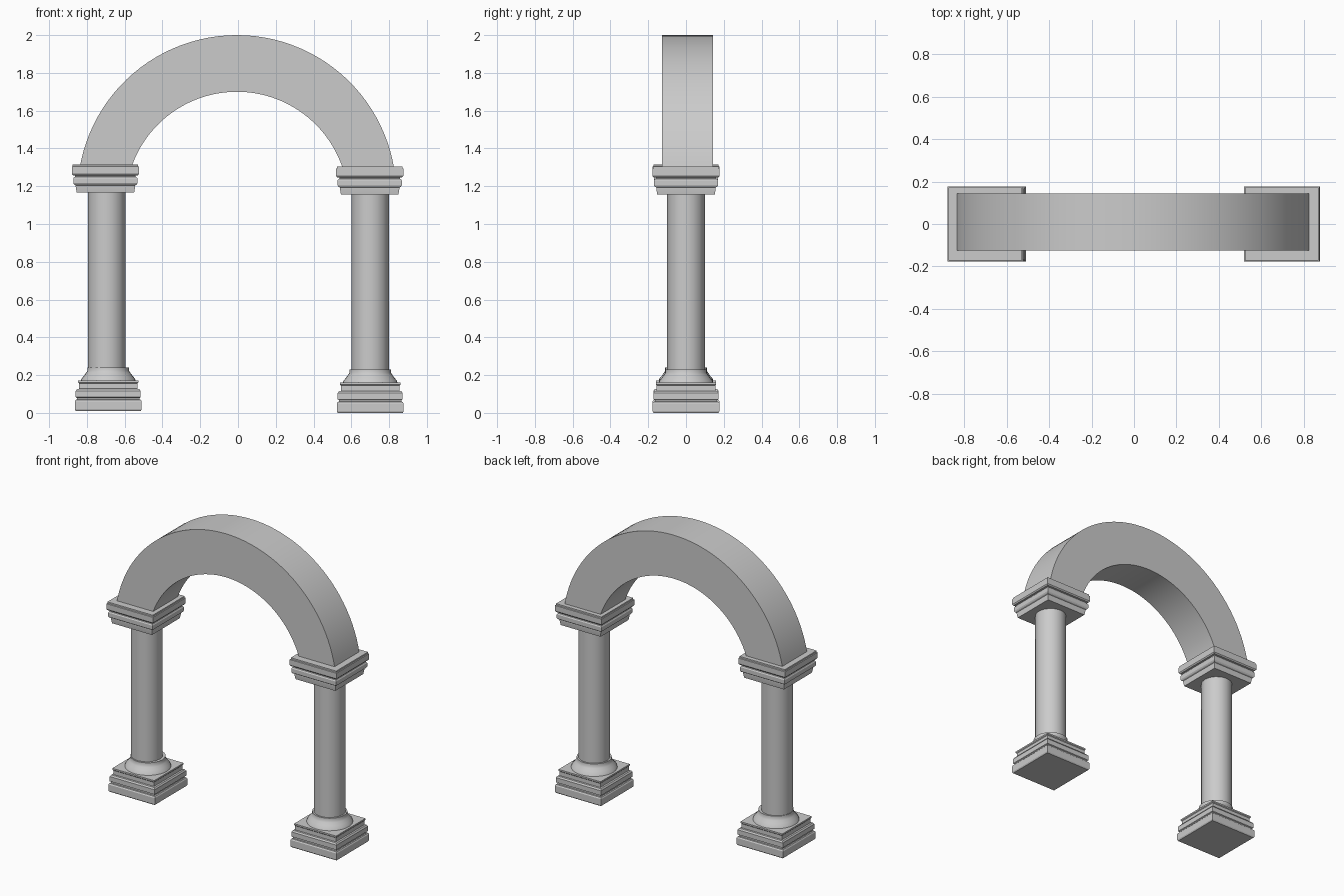
import bpy, bmesh, math

if "Cube" in bpy.data.objects:
    bpy.data.objects.remove(bpy.data.objects["Cube"], do_unlink=True)

stone = bpy.data.materials.new("grey_stone")
stone.use_nodes = True
stone.diffuse_color = (0.6, 0.6, 0.6, 1)
stone.node_tree.nodes["Principled BSDF"].inputs["Base Color"].default_value = (0.6, 0.6, 0.6, 1)


def finish(name, bm, location=(0, 0, 0), angle=25):
    bmesh.ops.recalc_face_normals(bm, faces=bm.faces)
    mesh = bpy.data.meshes.new(name)
    bm.to_mesh(mesh)
    bm.free()
    mesh.materials.append(stone)
    obj = bpy.data.objects.new(name, mesh)
    obj.location = location
    bpy.context.collection.objects.link(obj)
    bpy.ops.object.select_all(action="DESELECT")
    obj.select_set(True)
    bpy.context.view_layer.objects.active = obj
    bpy.ops.object.shade_smooth_by_angle(angle=math.radians(angle))
    return obj


def stack(name, profile, sides, location, angle=25):
    """Loft a (half width, height) profile; four sides make a square block."""
    bm = bmesh.new()
    turn = math.pi / 4 if sides == 4 else 0
    grow = math.sqrt(2) if sides == 4 else 1
    rings = []
    for half, z in profile:
        angles = [turn + math.tau * i / sides for i in range(sides)]
        rings.append([bm.verts.new((half * grow * math.cos(a), half * grow * math.sin(a), z))
                      for a in angles])
    for low, high in zip(rings, rings[1:]):
        for i in range(sides):
            j = (i + 1) % sides
            bm.faces.new((low[i], low[j], high[j], high[i]))
    bm.faces.new(rings[0][::-1])
    bm.faces.new(rings[-1])
    return finish(name, bm, location, angle)


# Stepped mouldings, measured upwards from the foot of each part
plinth = [(.172, 0), (.177, .008), (.177, .05), (.172, .058), (.165, .06), (.165, .068),
          (.172, .072), (.172, .105), (.165, .115), (.155, .117), (.155, .145), (.16, .15), (.16, .16)]
flare = [(.145, 0), (.14, .012), (.128, .026), (.117, .042), (.11, .052), (.11, .07), (.1, .07)]
capital = [(.152, 0), (.157, .03), (.157, .038), (.165, .042), (.17, .05), (.17, .075), (.165, .083),
           (.16, .085), (.16, .09), (.172, .092), (.178, .1), (.178, .138), (.173, .14), (.173, .15)]

# Columns: side, base x, shaft x, capital x, lift
for side, base_x, shaft_x, cap_x, lift in (("left", .70, .70, .697, 0),
                                           ("right", -.687, -.695, -.702, .011)):
    stack(side + "_plinth", plinth, 4, (base_x, 0, lift))
    stack(side + "_base_flare", flare, 32, (base_x, 0, .16 + lift), 35)
    stack(side + "_shaft", [(.1, .2), (.1, 1.17)], 16, (shaft_x, 0, 0))
    stack(side + "_capital", capital, 4, (cap_x, 0, 1.155 + lift))


# Arch: band between two circular arcs, resting inside the capitals
def arc(radius, top, foot, steps=48):
    centre = top - radius
    start = math.asin((foot - centre) / radius)
    for i in range(steps + 1):
        a = start + (math.pi - 2 * start) * i / steps
        yield -.006 + radius * math.cos(a), centre + radius * math.sin(a)


bm = bmesh.new()
sections = []
for (ox, oz), (ix, iz) in zip(arc(.844, 2, 1.29), arc(.59, 1.7, 1.29)):
    sections.append([bm.verts.new(p) for p in
                     ((ox, -.126, oz), (ox, .143, oz), (ix, .143, iz), (ix, -.126, iz))])
for a, b in zip(sections, sections[1:]):
    for i in range(4):
        j = (i + 1) % 4
        bm.faces.new((a[i], a[j], b[j], b[i]))
bm.faces.new(sections[0])
bm.faces.new(sections[-1])
finish("arch", bm)
